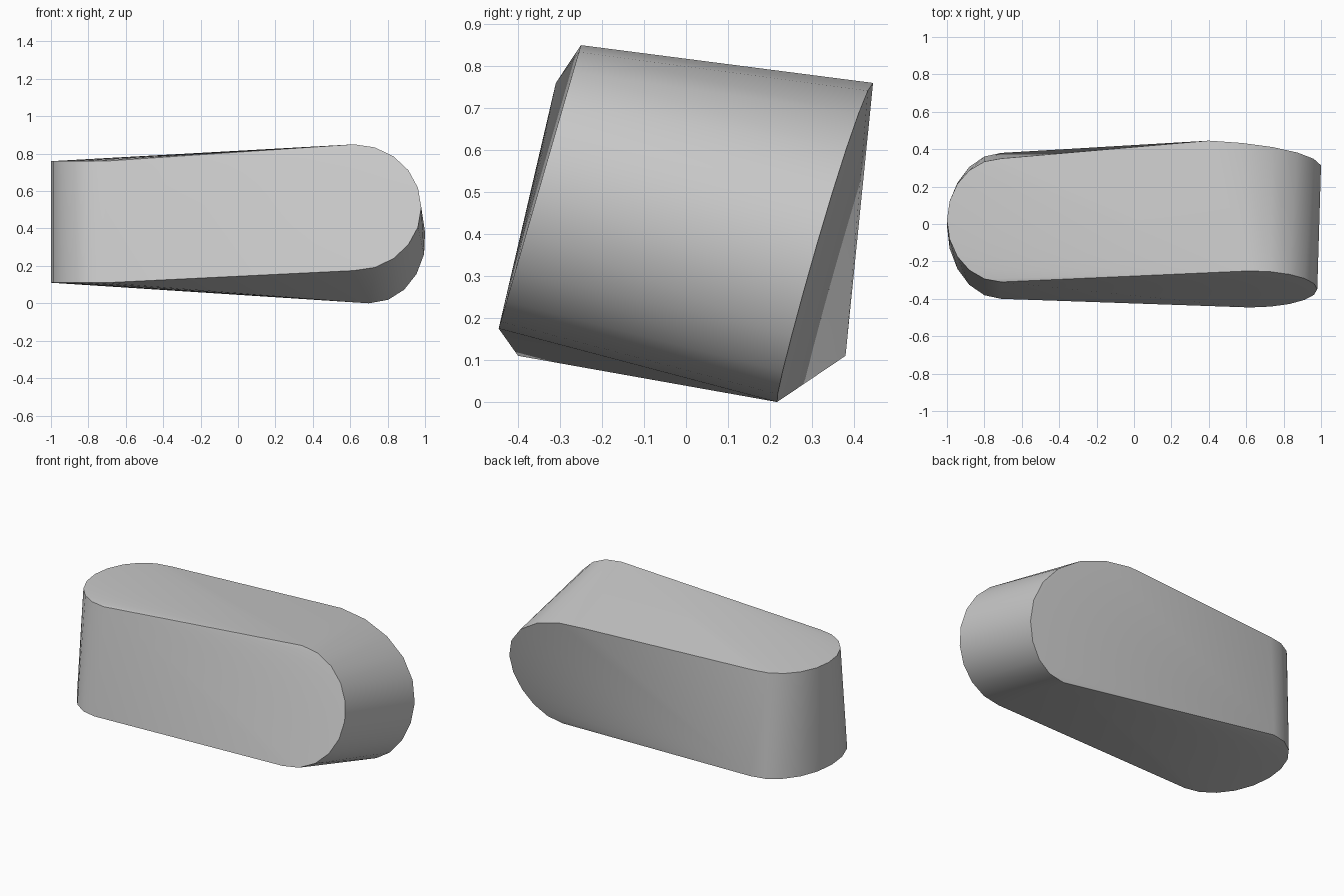
import bpy
import bmesh
from math import sin, cos, pi

cube = bpy.data.objects.get("Cube")
if cube:
    bpy.data.objects.remove(cube, do_unlink=True)

STEPS = 10


def half_turn(steps=STEPS):
    """Yield (sine, cosine) pairs across a half circle."""
    for i in range(steps + 1):
        angle = pi * (i / steps - 0.5)
        yield sin(angle), cos(angle)


def upright_end(height, middle, half_width):
    """Half-round outline of the upright end, lying level."""
    return [(-0.71 - 0.29 * c, middle + half_width * s, height)
            for s, c in half_turn()]


def front_end():
    """Half-round outline of the sideways end, leaning front cap."""
    points = []
    for s, c in half_turn():
        z = 0.5125 + 0.3375 * s
        points.append((0.62 + 0.36 * c, 0.29 * z - 0.497, z))
    return points


def back_end():
    """Half-round outline of the sideways end, skewed back cap."""
    points = []
    for s, c in half_turn():
        x = 0.55 - 0.15 * s + (0.45 + 0.1 * s) * c
        z = 0.38 + 0.38 * s
        points.append((x, 0.245 + 0.285 * z - 0.04 * x, z))
    return points


# Grey surface
grey = bpy.data.materials.new("plain grey")
grey.use_nodes = True
colour = (0.6, 0.6, 0.6, 1)
grey.diffuse_color = colour
grey.node_tree.nodes["Principled BSDF"].inputs["Base Color"].default_value = colour

# Twisted block: a skin stretched over an upright and a sideways rounded end
outlines = (upright_end(0.76, 0.02, 0.33) + upright_end(0.11, -0.01, 0.39)
            + front_end() + back_end())
bm = bmesh.new()
for point in outlines:
    bm.verts.new(point)
hull = bmesh.ops.convex_hull(bm, input=bm.verts)
loose = [v for v in bm.verts if not v.link_faces]
bmesh.ops.delete(bm, geom=loose, context='VERTS')
bmesh.ops.recalc_face_normals(bm, faces=bm.faces)

mesh = bpy.data.meshes.new("twisted_block")
bm.to_mesh(mesh)
bm.free()
mesh.materials.append(grey)
block = bpy.data.objects.new("twisted_block", mesh)
bpy.context.collection.objects.link(block)

# Smooth curves with crisp rims
bpy.ops.object.select_all(action='DESELECT')
block.select_set(True)
bpy.context.view_layer.objects.active = block
bpy.ops.object.shade_smooth_by_angle(angle=pi / 6)
